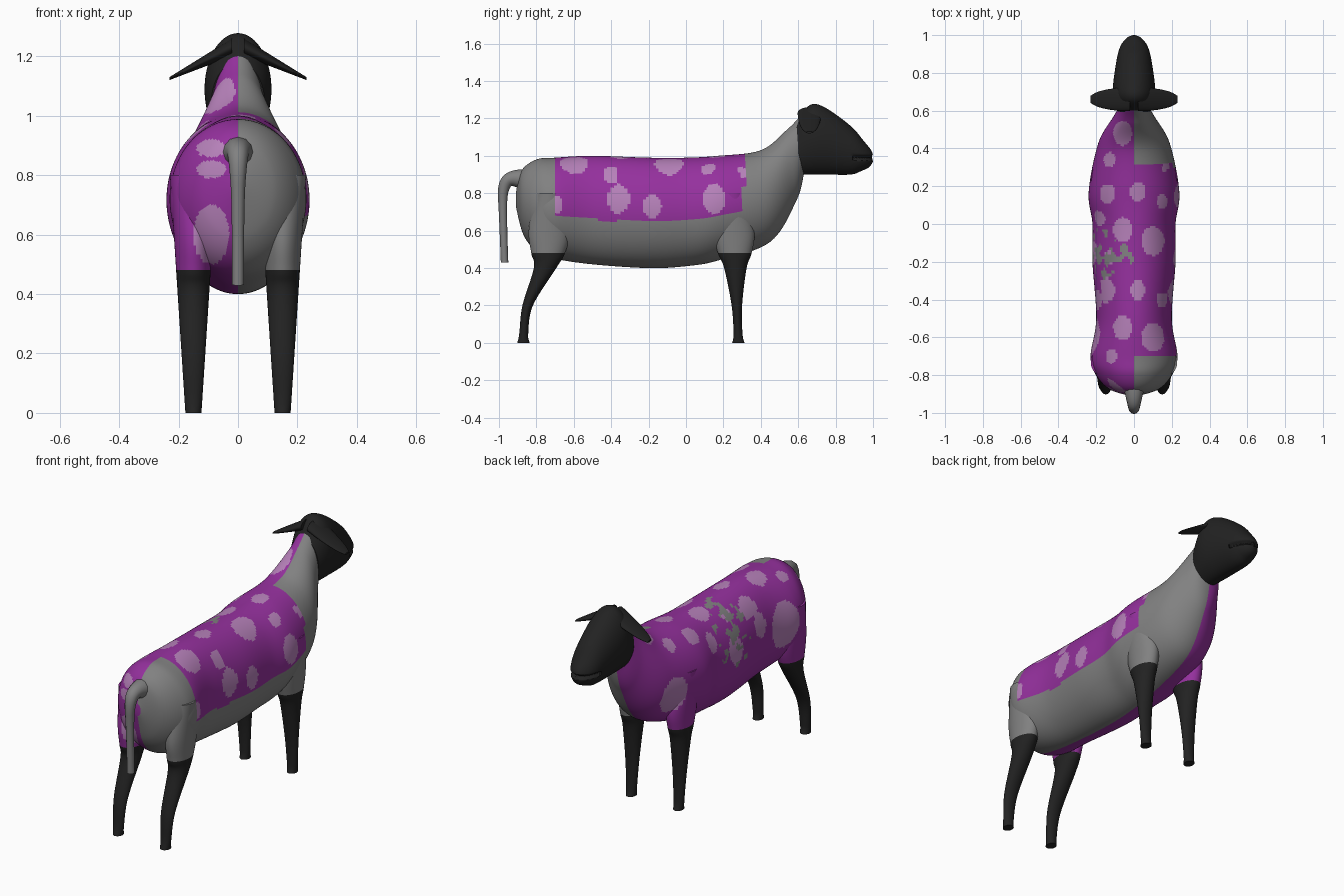
import bpy, bmesh, math
from mathutils import Vector, noise

if "Cube" in bpy.data.objects:
    bpy.data.objects.remove(bpy.data.objects["Cube"], do_unlink=True)


def material(name, *colour):
    mat = bpy.data.materials.new(name)
    mat.use_nodes = True
    mat.diffuse_color = (*colour, 1)
    mat.node_tree.nodes["Principled BSDF"].inputs["Base Color"].default_value = (*colour, 1)
    return mat


GREY, PURPLE, LILAC, BLACK = range(4)
MATERIALS = [material("wool grey", .22, .22, .22),
             material("paint purple", .3, .03, .34),
             material("spot lilac", .47, .22, .49),
             material("face and leg black", .016, .016, .016)]


def spline_point(a, b, c, d, t):
    """Catmull-Rom value between b and c."""
    start, end = (c - a) / 2, (d - b) / 2
    ease = t * t * (3 - 2 * t)
    back = 1 - t
    return b + (c - b) * ease + start * t * back * back - end * t * t * back


def smooth_sections(rows, steps):
    padded = [rows[0], *rows, rows[-1]]
    sections = [[spline_point(*values, s / steps) for values in zip(*padded[i:i + 4])]
                for i in range(len(rows) - 1) for s in range(steps)]
    return sections + [rows[-1]]


def loft(name, rows, paint, shape, steps=8, sides=48, side=1):
    """Each row gives y and z of two opposite rim points, then the half width."""
    bm = bmesh.new()
    rings = []
    for y_a, z_a, y_b, z_b, width in smooth_sections(rows, steps):
        first, second = Vector((0, y_a, z_a)), Vector((0, y_b, z_b))
        ring = []
        for k in range(sides):
            angle = math.tau * k / sides
            point = first.lerp(second, (1 - math.cos(angle)) / 2)
            point.x = width * math.sin(angle)
            point = shape(point)
            point.x *= side
            ring.append(bm.verts.new(point))
        rings.append(ring)
    for ring, following in zip(rings, rings[1:]):
        for k in range(sides):
            bm.faces.new((ring[k - 1], ring[k], following[k], following[k - 1]))
    bm.faces.new(rings[0])
    bm.faces.new(rings[-1])
    bmesh.ops.recalc_face_normals(bm, faces=bm.faces)
    for face in bm.faces:
        face.material_index = paint(face.calc_center_median())
    mesh = bpy.data.meshes.new(name)
    bm.to_mesh(mesh)
    bm.free()
    for mat in MATERIALS:
        mesh.materials.append(mat)
    obj = bpy.data.objects.new(name, mesh)
    bpy.context.collection.objects.link(obj)
    bpy.ops.object.select_all(action='DESELECT')
    obj.select_set(True)
    bpy.context.view_layer.objects.active = obj
    bpy.ops.object.shade_smooth_by_angle(angle=math.radians(50))


# Spots: two coordinates of the centre and the short radius
BACK_SPOTS = [(.02, .17, .04), (.15, .12, .03), (.1, -.09, .06), (.02, -.35, .04),
              (.15, -.4, .03), (.1, -.6, .06), (-.06, .48, .05), (-.13, .34, .03),
              (-.14, .16, .04), (-.06, -.03, .05), (-.13, -.18, .03), (-.15, -.35, .05),
              (-.06, -.55, .05), (-.12, -.7, .03)]
LEFT_SPOTS = [(-.36, .77, .06), (-.18, .73, .05), (.15, .77, .06), (.32, .93, .04),
              (-.7, .74, .04)]
RIGHT_SPOTS = [(.38, .7, .08), (-.15, .76, .06), (-.6, .73, .1), (.03, .86, .04),
               (-.4, .8, .05)]


def in_spot(spots, u, v):
    """Spots are a little longer along v than along u."""
    return any(math.hypot(u - a, (v - b) / 1.3) < r for a, b, r in spots)


def in_rump_spot(x, z):
    low = math.hypot((x + .09) / .06, (z - .6) / .1) < 1
    high = any(math.hypot((x + .09) / .05, (z - h) / .03) < 1 for h in (.82, .89))
    return low or high


def wool(p):
    """The right half is painted all over, the left half only in a saddle patch."""
    x, y, z = p
    if x >= 0:
        front = .32 if z > .84 else .3
        if not (-.7 < y < front and z > .65 + .18 * (y + .25) ** 2):
            return GREY
    else:
        # Worn patch on the right flank
        fade = math.hypot(y + .17, z - .83) / .17
        if fade < 1 and noise.noise(p * 24) > .05 + .3 * fade:
            return GREY
    if y < -.78:
        spotted = in_rump_spot(x, z)
    elif z > .86:
        spotted = in_spot(BACK_SPOTS, x, y)
    else:
        spotted = abs(x) > .08 and in_spot(LEFT_SPOTS if x > 0 else RIGHT_SPOTS, y, z)
    # Flank spots reach above the shoulder line
    if not spotted and abs(x) > .15:
        spotted = in_spot(LEFT_SPOTS if x > 0 else RIGHT_SPOTS, y, z)
    return LILAC if spotted else PURPLE


def leg_paint(p):
    return wool(p) if p.z > .485 else BLACK


def black(p):
    return BLACK


def mouth_crease(p):
    if p.y > .89:
        depth = max(0, 1 - abs(p.z - .99) / .015)
        p.y -= .02 * depth
        p.x *= 1 - .2 * depth
    return p


def beside_middle(p):
    return p + Vector((.15, 0, 0))


def droop(p):
    """Turn an upright loft sideways and let it hang outwards."""
    return Vector((p.z, p.y, 1.24 - p.z / 2 + p.x))


# Body and neck
BODY = [(-.91, .8, -.91, .73, .02), (-.88, .92, -.87, .58, .13), (-.8, .98, -.8, .49, .2),
        (-.7, .99, -.7, .45, .23), (-.5, 1, -.5, .42, .2), (-.2, .99, -.2, .4, .22),
        (0, .99, 0, .41, .22), (.17, 1, .17, .44, .24), (.4, 1.03, .45, .54, .19),
        (.54, 1.14, .59, .76, .11), (.6, 1.2, .63, .9, .08)]
loft("body", BODY, wool, Vector, steps=18, sides=128)

# Head
HEAD = [(.59, 1.18, .61, .9, .09), (.66, 1.27, .68, .9, .11), (.74, 1.26, .75, .9, .11),
        (.88, 1.16, .88, .9, .09), (.95, 1.08, .94, .92, .07), (.99, 1.03, .98, .94, .04),
        (1, 1, 1, .97, .01)]
loft("head", HEAD, black, mouth_crease, steps=10, sides=96)


# Legs: both pairs share heights and depths and differ in how they bend
def hind_bend(z):
    return .07 * math.tanh(8 * (z - .3)) - .8


def front_bend(z):
    return .28 - .04 * z


def leg_rows(bend):
    profile = [(0, .033), (.05, .024), (.2, .028), (.4, .06), (.48, .09), (.6, .11), (.8, .08)]
    return [(bend(z) - d, z, bend(z) + d, z, .027 + .065 * z) for z, d in profile]


# Ears: flat blades that narrow to a tip
def ear_rows():
    rows = []
    for i in range(8):
        t = i / 7
        half = .06 * math.sqrt(1.1 - t * t)
        reach = .02 + .21 * t
        rows.append((.66 - half, reach, .66 + half, reach, .03 - .025 * t))
    return rows


for label, side in (("left", 1), ("right", -1)):
    loft(label + "_hind_leg", leg_rows(hind_bend), leg_paint, beside_middle, side=side)
    loft(label + "_front_leg", leg_rows(front_bend), leg_paint, beside_middle, side=side)
    loft(label + "_ear", ear_rows(), black, droop, side=side)

# Tail
curve = bpy.data.curves.new("tail", 'CURVE')
curve.dimensions = '3D'
curve.bevel_depth = 1
curve.use_fill_caps = True
spline = curve.splines.new('NURBS')
TAIL = [(-.85, .87, .06), (-.93, .89, .04), (-.98, .84, .03), (-.98, .7, .02), (-.97, .43, .02)]
spline.points.add(len(TAIL) - 1)
for point, (y, z, radius) in zip(spline.points, TAIL):
    point.co = (0, y, z, 1)
    point.radius = radius
spline.order_u = 3
spline.use_endpoint_u = True
curve.materials.append(MATERIALS[GREY])
bpy.context.collection.objects.link(bpy.data.objects.new("tail", curve))
